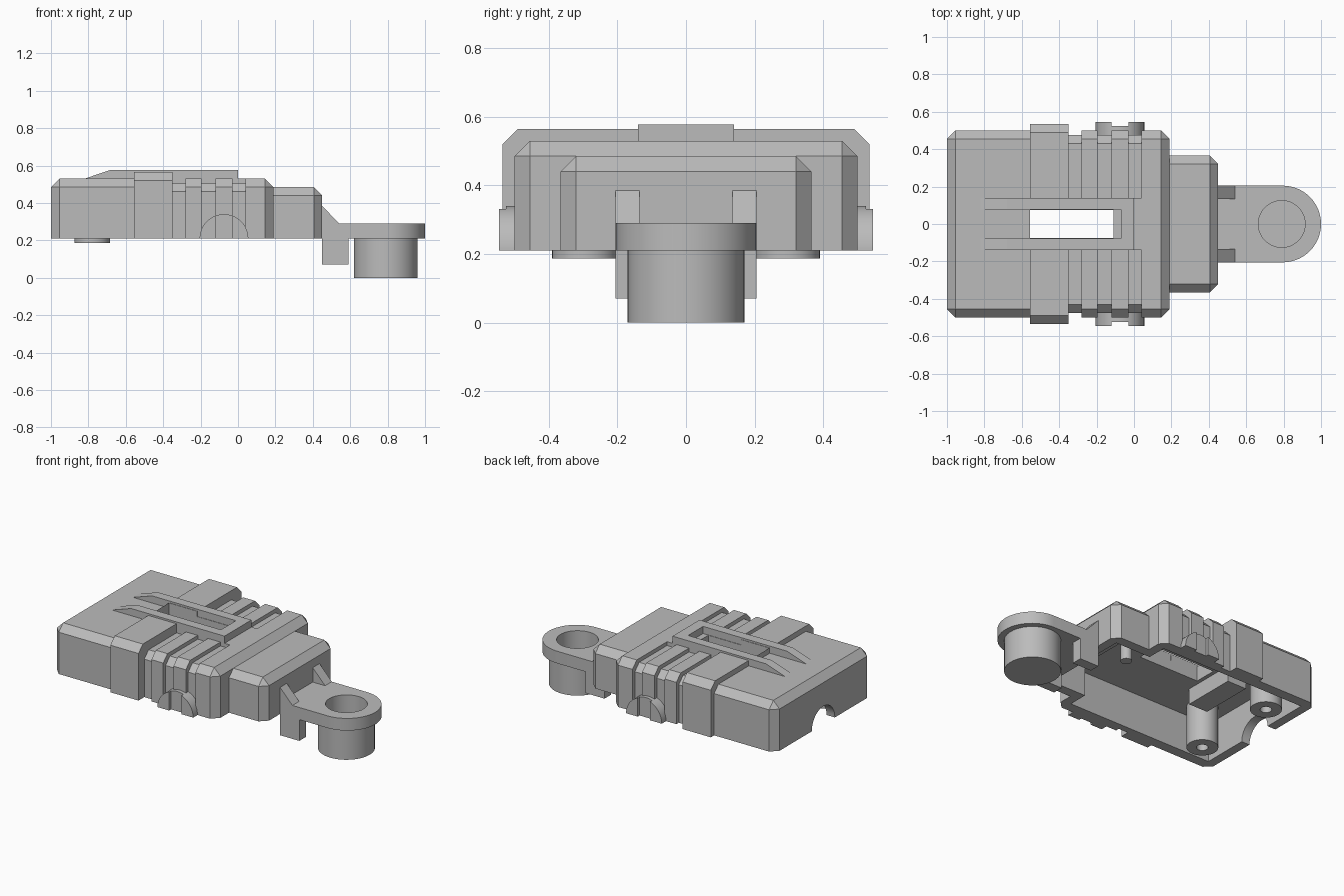
import bpy, bmesh, math
from mathutils import Vector, Matrix

if "Cube" in bpy.data.objects:
    bpy.data.objects.remove(bpy.data.objects["Cube"])

grey = bpy.data.materials.new("plain_grey")
grey.use_nodes = True
grey.diffuse_color = (0.5, 0.5, 0.5, 1)
grey.node_tree.nodes["Principled BSDF"].inputs["Base Color"].default_value = (0.5, 0.5, 0.5, 1)

BASE, CH = 0.21, 0.045


def finish(bm, name, smooth=False):
    bmesh.ops.remove_doubles(bm, verts=bm.verts, dist=1e-5)
    bmesh.ops.recalc_face_normals(bm, faces=bm.faces)
    mesh = bpy.data.meshes.new(name)
    bm.to_mesh(mesh)
    bm.free()
    mesh.materials.append(grey)
    ob = bpy.data.objects.new(name, mesh)
    bpy.context.collection.objects.link(ob)
    if smooth:
        smooth_sharp(ob)
    return ob


def select_only(ob):
    bpy.ops.object.select_all(action='DESELECT')
    ob.select_set(True)
    bpy.context.view_layer.objects.active = ob


def smooth_sharp(ob):
    select_only(ob)
    bpy.ops.object.shade_smooth_by_angle(angle=math.radians(30))


def prism(name, pts, lo, hi, axis, smooth=False):
    """Extrude a 2D outline along y (outline in xz) or z (outline in xy)."""
    bm = bmesh.new()
    place = (lambda a, b, d: (a, d, b)) if axis == 'y' else (lambda a, b, d: (a, b, d))
    low = bm.faces.new([bm.verts.new(place(a, b, lo)) for a, b in pts])
    ext = bmesh.ops.extrude_face_region(bm, geom=[low], use_keep_orig=True)
    verts = [g for g in ext["geom"] if isinstance(g, bmesh.types.BMVert)]
    bmesh.ops.translate(bm, verts=verts, vec=place(0, 0, hi - lo))
    return finish(bm, name, smooth)


def box(name, x0, x1, y0, y1, z0, z1):
    return prism(name, [(x0, y0), (x1, y0), (x1, y1), (x0, y1)], z0, z1, 'z')


def arc(cx, cy, r, a0, a1, n=24):
    angles = [math.radians(a0 + (a1 - a0) * i / n) for i in range(n + 1)]
    return [(cx + r * math.cos(a), cy + r * math.sin(a)) for a in angles]


def lathe(name, profile, x, y):
    """Turn an (r, z) profile around a vertical axis."""
    bm = bmesh.new()
    vs = [bm.verts.new((r, 0, z)) for r, z in profile]
    edges = [bm.edges.new(p) for p in zip(vs, vs[1:])]
    bmesh.ops.spin(bm, geom=vs + edges, axis=(0, 0, 1), cent=(0, 0, 0),
                   angle=math.tau, steps=48)
    bmesh.ops.translate(bm, verts=bm.verts, vec=(x, y, 0))
    return finish(bm, name, True)


def chamfered_loft(name, sections):
    """Join chamfered cross-sections (x, half width, top, chamfer)."""
    bm = bmesh.new()
    rings = []
    for x, h, top, c in sections:
        half = [(h, BASE), (h, top - c), (h - c, top)]
        ring = half + [(-y, z) for y, z in reversed(half)]
        rings.append([bm.verts.new((x, y, z)) for y, z in ring])
    for a, b in zip(rings, rings[1:]):
        for i in range(6):
            j = (i + 1) % 6
            bm.faces.new((a[i], a[j], b[j], b[i]))
    bm.faces.new(rings[0])
    bm.faces.new(rings[-1])
    return finish(bm, name)


def cut(ob, cutters):
    select_only(ob)
    for c in cutters:
        c.hide_render = True
        mod = ob.modifiers.new("cut", 'BOOLEAN')
        mod.operation, mod.solver, mod.object = 'DIFFERENCE', 'EXACT', c
        bpy.ops.object.modifier_apply(modifier=mod.name)


# Main housing: plain, raised band and grooves along x
spans = [(-0.955, -0.555, 0), (-0.555, -0.35, 0.035), (-0.35, -0.28, -0.025),
         (-0.28, -0.195, 0), (-0.195, -0.12, -0.025), (-0.12, -0.03, 0),
         (-0.03, 0.04, -0.025), (0.04, 0.145, 0)]
sections = [(-1, 0.455, 0.485, 0)]
for x0, x1, d in spans:
    sections += [(x, 0.5 + d, 0.53 + d, CH) for x in (x0, x1)]
sections.append((0.19, 0.455, 0.485, 0))
housing = chamfered_loft("housing", sections)
nose = chamfered_loft("housing_nose", [(0.14, 0.365, 0.485, CH), (0.405, 0.365, 0.485, CH),
                                       (0.45, 0.32, 0.44, 0)])
spine = box("spine", -0.36, 0.04, -0.14, 0.14, 0.47, 0.53)

# Hollow underside, slot and cable notch
cavity = box("cavity_cutter", -0.94, 0.13, -0.43, 0.43, 0.1, 0.465)
nose_cavity = box("nose_cutter", 0.08, 0.39, -0.3, 0.3, 0.11, 0.425)
slot = box("slot_cutter", -0.555, -0.11, -0.075, 0.075, 0.3, 0.7)
bm = bmesh.new()
bmesh.ops.create_cone(bm, cap_ends=True, segments=40, radius1=0.12, radius2=0.12, depth=0.2,
                      matrix=Matrix.Translation((-1, 0, BASE)) @ Matrix.Rotation(math.pi / 2, 4, 'Y'))
notch = finish(bm, "notch_cutter")
cut(housing, [cavity, nose_cavity, slot, notch])
cut(nose, [nose_cavity])
cut(spine, [slot])
smooth_sharp(housing)

# Raised frame around the slot
rail = [(-0.82, 0.5), (-0.82, 0.53), (-0.68, 0.577), (0, 0.577), (0, 0.5)]
for side, s in (("left", 1), ("right", -1)):
    prism(side + "_rail", rail, *sorted((s * 0.078, s * 0.14)), 'y')
box("rail_end", -0.07, 0, -0.078, 0.078, 0.5, 0.577)

# Half-round side lugs with a recessed middle
for side, s in (("back", 1), ("front", -1)):
    prism(side + "_lug", arc(-0.075, BASE, 0.13, 0, 180), *sorted((s * 0.44, s * 0.525)), 'y', True)
    for part, a0, a1, edge in (("a", 0, 69.7, -0.03), ("b", 180, 110.3, -0.12)):
        pts = arc(-0.075, BASE, 0.13, a0, a1) + [(edge, BASE)]
        prism(side + "_lug_pad_" + part, pts, *sorted((s * 0.46, s * 0.545)), 'y', True)

# Inner screw posts, stop block and locating pin
for side, s in (("back", 1), ("front", -1)):
    lathe(side + "_screw_post", [(0, 0.3), (0.035, 0.3), (0.035, 0.187), (0.095, 0.187),
                                 (0.095, 0.48), (0, 0.48)], -0.78, s * 0.295)
box("stop_block", -0.72, -0.58, -0.18, 0.18, 0.36, 0.48)
lathe("locating_pin", [(0, 0.34), (0.035, 0.34), (0.035, 0.48), (0, 0.48)], 0.06, 0)

# Mounting tab with cup
outline = [(0.44, -0.205)] + arc(0.795, 0, 0.205, -90, 90, 32) + [(0.44, 0.205)]
tab = prism("mounting_tab", outline, BASE, 0.29, 'z')
bore = prism("bore_cutter", arc(0.79, 0, 0.125, 0, 352.5, 47), 0.1, 0.4, 'z')
cut(tab, [bore])
smooth_sharp(tab)
lathe("mounting_cup", [(0, 0), (0.17, 0), (0.17, BASE), (0.125, BASE), (0.125, 0.05), (0, 0.05)], 0.79, 0)

# Gussets above and legs below the tab
for side, s in (("back", 1), ("front", -1)):
    span = sorted((s * 0.135, s * 0.205))
    prism(side + "_gusset", [(0.44, 0.28), (0.55, 0.28), (0.54, 0.29), (0.45, 0.385), (0.44, 0.385)],
          *span, 'y')
    box(side + "_leg", 0.45, 0.59, *span, 0.07, BASE + 0.01)

for c in (cavity, nose_cavity, slot, notch, bore):
    bpy.data.objects.remove(c)
